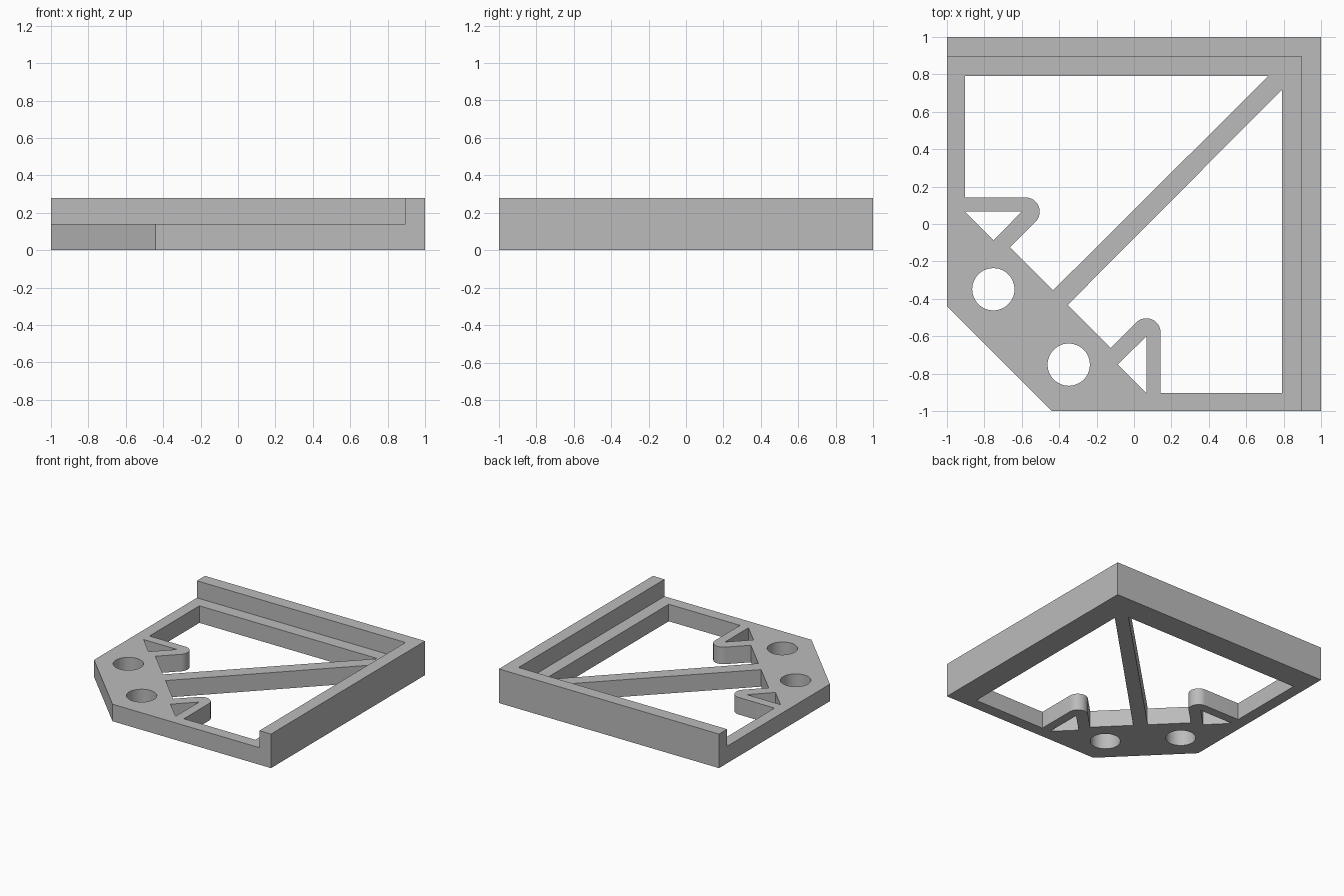
import bpy
import bmesh
from math import cos, sin, radians
from mathutils import Matrix

if "Cube" in bpy.data.objects:
    bpy.data.objects.remove(bpy.data.objects["Cube"])

PLATE, LIP_TOP = 0.14, 0.28

grey = bpy.data.materials.new("plain grey")
grey.use_nodes = True
grey.diffuse_color = (0.5, 0.5, 0.5, 1)
grey.node_tree.nodes["Principled BSDF"].inputs["Base Color"].default_value = (0.5, 0.5, 0.5, 1)


def arc(cx, cy, r, start, end, n):
    """Points along an arc, angles in degrees."""
    steps = [radians(start + (end - start) * i / n) for i in range(n + 1)]
    return [(cx + r * cos(a), cy + r * sin(a)) for a in steps]


def swap(points):
    """Mirror an outline across the diagonal of the frame."""
    return [(y, x) for x, y in points]


def slab(name, outlines, bottom, top):
    """Extrude a filled outline (later outlines are holes) between two heights."""
    curve = bpy.data.curves.new(name, 'CURVE')
    curve.dimensions = '2D'
    curve.fill_mode = 'BOTH'
    curve.extrude = (top - bottom) / 2
    for points in outlines:
        spline = curve.splines.new('POLY')
        spline.points.add(len(points) - 1)
        for p, (x, y) in zip(spline.points, points):
            p.co = (x, y, 0, 1)
        spline.use_cyclic_u = True
    helper = bpy.data.objects.new(name + " outline", curve)
    bpy.context.collection.objects.link(helper)
    graph = bpy.context.evaluated_depsgraph_get()
    mesh = bpy.data.meshes.new_from_object(helper.evaluated_get(graph))
    bpy.data.objects.remove(helper)

    # Weld the caps to the walls and lift into place
    bm = bmesh.new()
    bm.from_mesh(mesh)
    bmesh.ops.remove_doubles(bm, verts=bm.verts, dist=0.0001)
    bmesh.ops.recalc_face_normals(bm, faces=bm.faces)
    bm.to_mesh(mesh)
    bm.free()
    mesh.transform(Matrix.Translation((0, 0, (top + bottom) / 2)))
    mesh.materials.clear()
    mesh.materials.append(grey)
    obj = bpy.data.objects.new(name, mesh)
    bpy.context.collection.objects.link(obj)
    bpy.ops.object.select_all(action='DESELECT')
    obj.select_set(True)
    bpy.context.view_layer.objects.active = obj
    bpy.ops.object.shade_smooth_by_angle(angle=radians(30))
    return obj


# Base frame: chamfered square with windows, hook triangles and screw holes
border = [(-1, 1), (1, 1), (1, -1), (-0.44, -1), (-1, -0.44)]
hook_tip = arc(-0.58, 0.066, 0.076, -45, 90, 16)
window = [(-0.904, 0.79), (0.717, 0.79), (-0.433, -0.355), (-0.663, -0.125),
          *hook_tip, (-0.904, 0.142)]
triangle = [(-0.904, 0.066), (-0.6, 0.066), (-0.752, -0.087)]
screw_hole = arc(-0.752, -0.349, 0.113, 0, 352.5, 47)
cutouts = [window, triangle, screw_hole]
slab("base_frame", [border] + cutouts + [swap(c) for c in cutouts], 0, PLATE)

# Raised lip along the back and left edges
lip = [(-1, 1), (1, 1), (1, -1), (0.895, -1), (0.895, 0.895), (-1, 0.895)]
slab("corner_lip", [lip], PLATE, LIP_TOP)
